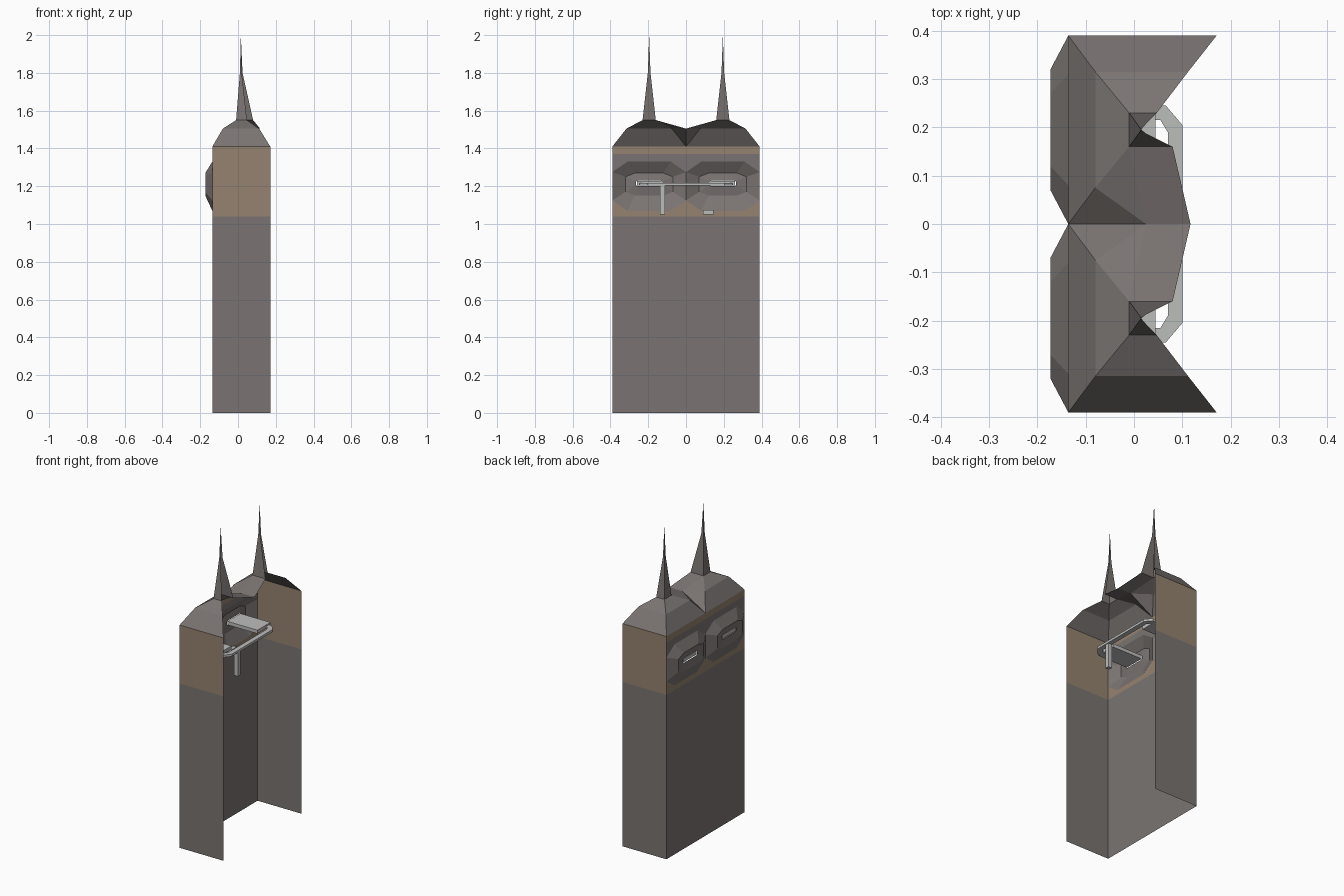
import bpy, bmesh
from mathutils import Vector

if "Cube" in bpy.data.objects:
    bpy.data.objects.remove(bpy.data.objects["Cube"])

def mat(name, rgb):
    m = bpy.data.materials.new(name)
    m.diffuse_color = (*rgb, 1)
    m.use_nodes = True
    m.node_tree.nodes["Principled BSDF"].inputs["Base Color"].default_value = m.diffuse_color
    return m

STONE = mat("stone grey", (0.195, 0.175, 0.168))
TAN = mat("tan band", (0.30, 0.225, 0.16))
STEEL = mat("pale steel", (0.50, 0.51, 0.50))

def shell(name, polys):
    """Open shell from (points, material index, inner reference point), mirrored in y."""
    bm = bmesh.new()
    for pts, mi, ref in polys:
        for s in (1, -1):
            f = bm.faces.new([bm.verts.new((x, s * y, z)) for x, y, z in pts])
            f.material_index = mi
            f.normal_update()
            r = Vector((ref[0], s * ref[1], ref[2]))
            if f.normal.dot(f.calc_center_median() - r) < 0:
                f.normal_flip()
    bmesh.ops.remove_doubles(bm, verts=bm.verts, dist=1e-4)
    me = bpy.data.meshes.new(name)
    bm.to_mesh(me)
    bm.free()
    for m in (STONE, TAN):
        me.materials.append(m)
    ob = bpy.data.objects.new(name, me)
    bpy.context.collection.objects.link(ob)

def prism(name, outline, z0, z1):
    """Flat outline in x, y extruded from z0 to z1."""
    bm = bmesh.new()
    f = bm.faces.new([bm.verts.new((x, y, z0)) for x, y in outline])
    top = bmesh.ops.extrude_face_region(bm, geom=[f])["geom"]
    for v in top:
        if isinstance(v, bmesh.types.BMVert):
            v.co.z = z1
    bmesh.ops.recalc_face_normals(bm, faces=bm.faces)
    me = bpy.data.meshes.new(name)
    bm.to_mesh(me)
    bm.free()
    me.materials.append(STEEL)
    ob = bpy.data.objects.new(name, me)
    bpy.context.collection.objects.link(ob)

def box(name, x0, x1, y0, y1, z0, z1):
    prism(name, [(x0, y0), (x1, y0), (x1, y1), (x0, y1)], z0, z1)

XB, XF, W, H = -0.136, 0.171, 0.39, 1.41    # back wall, open edge, half width, eaves
inner = (0.05, 0, 0.8)

# walls: two side walls and the back wall, open towards +x
walls = []
for z0, z1, m in ((0, 1.04, 0), (1.04, H, 1)):
    walls.append(([(XB, W, z0), (XF, W, z0), (XF, W, z1), (XB, W, z1)], m, inner))
for z0, z1, m in ((0, 1.04, 0), (1.04, 1.07, 1), (1.33, 1.37, 0), (1.37, H, 1)):
    walls.append(([(XB, 0, z0), (XB, W, z0), (XB, W, z1), (XB, 0, z1)], m, inner))

# bulging lookout around each slot: three octagonal rings
def ring(x, y0, y1, z0, z1, cy, cz):
    return [(x, y0, z0 + cz), (x, y0, z1 - cz), (x, y0 + cy, z1), (x, y1 - cy, z1),
            (x, y1, z1 - cz), (x, y1, z0 + cz), (x, y1 - cy, z0), (x, y0 + cy, z0)]

rings = [ring(XB, 0, W, 1.07, 1.33, 0.08, 0.055),
         ring(-0.173, 0.07, 0.32, 1.15, 1.27, 0.05, 0.02),
         ring(-0.165, 0.125, 0.265, 1.2, 1.23, 0.01, 0.005)]
for a, b in zip(rings, rings[1:]):
    for i in range(8):
        j = (i + 1) % 8
        walls.append(([a[i], a[j], b[j], b[i]], 0, (0.05, 0.195, 1.21)))
r = rings[0]
for i, j, y, z, m in ((7, 0, 0, 1.07, 1), (1, 2, 0, 1.33, 0), (3, 4, W, 1.33, 0), (5, 6, W, 1.07, 1)):
    walls.append(([r[i], r[j], (XB, y, z)], m, inner))
shell("tower_walls", walls)

# twin hipped roof with a valley in the middle
M, T, low = 1.505, 1.55, (0.0, 0.2, -50)
roof = [
    [(XB, W, H), (XF, W, H), (0.112, 0.315, M), (-0.08, 0.315, M)],
    [(-0.08, 0.315, M), (0.112, 0.315, M), (0.047, 0.23, T), (-0.01, 0.23, T)],
    [(XB, 0, H), (XB, W, H), (-0.08, 0.315, M), (-0.08, 0.075, M)],
    [(-0.08, 0.075, M), (-0.08, 0.315, M), (-0.01, 0.23, T), (-0.01, 0.16, T)],
    [(XB, 0, H), (0.025, 0, M), (-0.08, 0.075, M)],
    [(-0.08, 0.075, M), (0.025, 0, M), (-0.01, 0.16, T)],
    [(0.025, 0, M), (0.117, 0, M), (0.08, 0.16, T), (-0.01, 0.16, T)],
]
shell("roof", [(p, 0, low) for p in roof])

# slender spires, open on the +x side
base = [(0.08, 0.16, T), (-0.01, 0.16, T), (-0.01, 0.23, T), (0.047, 0.23, T)]
neck = [(0.024, 0.188, 1.8), (0.01, 0.188, 1.8), (0.01, 0.202, 1.8), (0.02, 0.202, 1.8)]
tip = (0.015, 0.195, 2.0)
spire = []
for i in range(3):
    spire.append(([base[i], base[i + 1], neck[i + 1], neck[i]], 0, (0.017, 0.195, 1.65)))
    spire.append(([neck[i], neck[i + 1], tip], 0, (0.015, 0.195, 1.8)))
shell("spires", spire)

# steel plates through the slots
for name, s in (("slot_plate_left", 1), ("slot_plate_right", -1)):
    box(name, -0.165, 0.045, min(s * 0.13, s * 0.26), max(s * 0.13, s * 0.26), 1.205, 1.227)

# bent cross bar behind the plates, with its hanging post
half = [(0.1, 0.205), (0.066, 0.245), (0.037, 0.245), (0.037, 0.215), (0.055, 0.215), (0.07, 0.19)]
prism("cross_bar", half + [(x, -y) for x, y in reversed(half)], 1.203, 1.218)
box("hanging_post", 0.07, 0.096, -0.138, -0.112, 1.05, 1.204)
box("wall_bracket", -0.134, -0.11, 0.09, 0.145, 1.05, 1.075)
